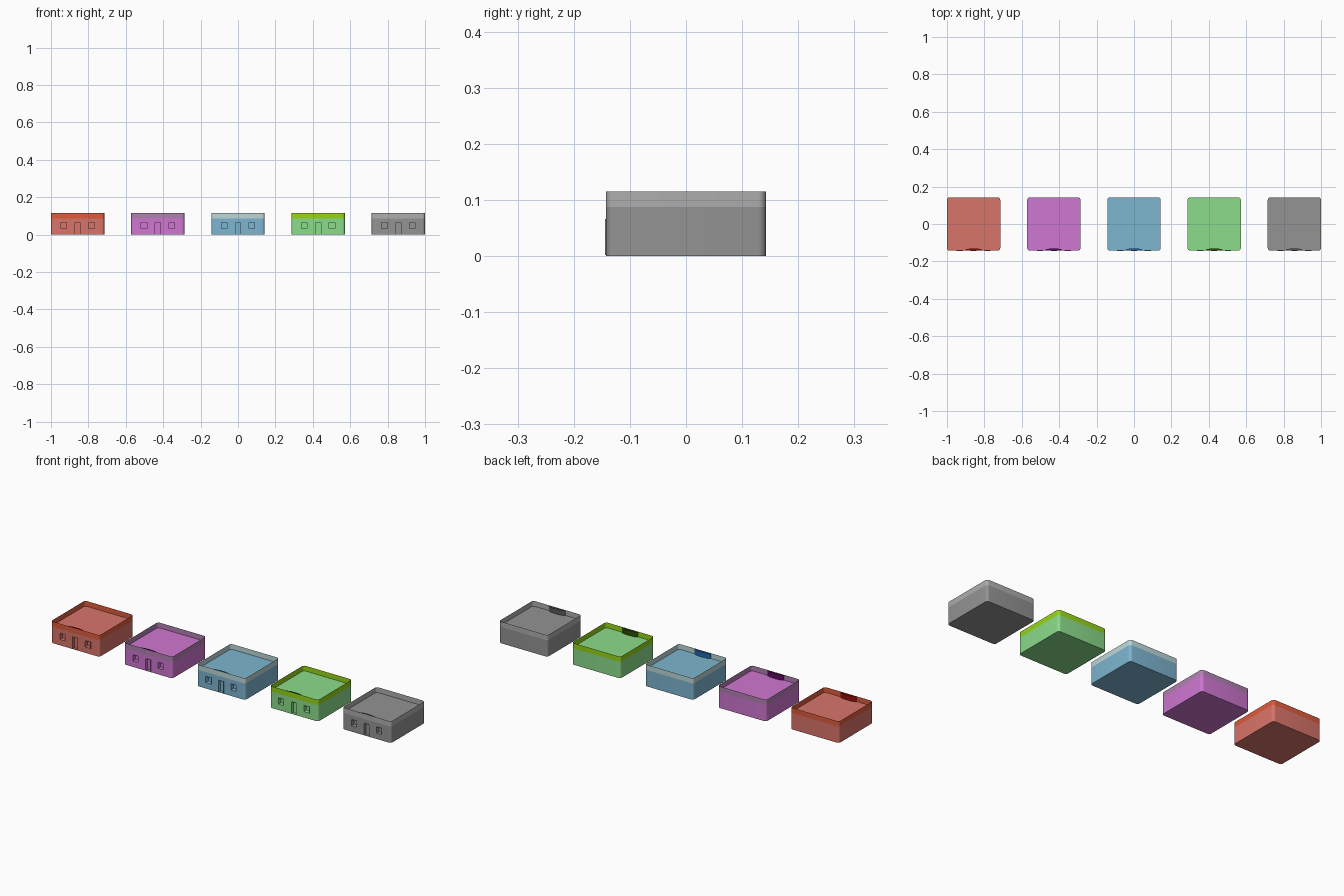
import bpy, bmesh, math

if "Cube" in bpy.data.objects:
    bpy.data.objects.remove(bpy.data.objects["Cube"])

HALF, ROOF, TOP, RAD = 0.1425, 0.087, 0.115, 0.014


def material(name, rgb):
    m = bpy.data.materials.new(name)
    m.diffuse_color = (*[(c / 255) ** 2.2 for c in rgb], 1)
    m.use_nodes = True
    m.node_tree.nodes["Principled BSDF"].inputs["Base Color"].default_value = m.diffuse_color
    return m


def finish(name, bm, x, mat):
    me = bpy.data.meshes.new(name)
    bm.to_mesh(me)
    bm.free()
    ob = bpy.data.objects.new(name, me)
    bpy.context.collection.objects.link(ob)
    ob.location.x = x
    if mat:
        me.materials.append(mat)
    return ob


def smooth(ob):
    bpy.ops.object.select_all(action='DESELECT')
    bpy.context.view_layer.objects.active = ob
    ob.select_set(True)
    bpy.ops.object.shade_smooth_by_angle(angle=math.radians(35))


def add_box(bm, x0, x1, y0, y1, z0, z1):
    v = bmesh.ops.create_cube(bm, size=1)["verts"]
    for p in v:
        p.co.x = x0 if p.co.x < 0 else x1
        p.co.y = y0 if p.co.y < 0 else y1
        p.co.z = z0 if p.co.z < 0 else z1


def rounded_square(steps=6):
    pts, c = [], HALF - RAD
    for k, (sx, sy) in enumerate([(1, 1), (-1, 1), (-1, -1), (1, -1)]):
        for i in range(steps + 1):
            a = math.pi / 2 * (k + i / steps)
            pts.append((sx * c + RAD * math.cos(a), sy * c + RAD * math.sin(a)))
    return pts


def extrude_outline(pts, z0, z1, caps):
    bm = bmesh.new()
    lo = [bm.verts.new((x, y, z0)) for x, y in pts]
    hi = [bm.verts.new((x, y, z1)) for x, y in pts]
    n = len(pts)
    for i in range(n):
        j = (i + 1) % n
        bm.faces.new((lo[i], lo[j], hi[j], hi[i]))
    if caps:
        bm.faces.new(lo[::-1])
        bm.faces.new(hi)
    return bm


# Openings: x range, z range, depth (two windows and a door)
OPENINGS = [(-0.089, -0.059, 0.032, 0.064, 0.02),
            (0.059, 0.089, 0.032, 0.064, 0.02),
            (-0.014, 0.014, 0.002, 0.064, 0.015)]


def house(tag, x, wall, rim, dark):
    # Walls and flat roof, with recessed openings
    body = finish(tag + "_house_walls", extrude_outline(rounded_square(), 0, ROOF, True), x, wall)
    bm = bmesh.new()
    for x0, x1, z0, z1, d in OPENINGS:
        add_box(bm, x0, x1, -HALF - 0.02, -HALF + d, z0, z1)
    cutter = finish(tag + "_opening_cutter", bm, x, None)
    cutter.hide_render = True
    mod = body.modifiers.new("openings", 'BOOLEAN')
    mod.operation, mod.solver, mod.object = 'DIFFERENCE', 'EXACT', cutter
    bpy.context.view_layer.objects.active = body
    bpy.ops.object.modifier_apply(modifier=mod.name)
    bpy.data.objects.remove(cutter)
    smooth(body)

    # Thin parapet around the roof
    smooth(finish(tag + "_parapet", extrude_outline(rounded_square(), ROOF, TOP, False), x, rim))

    # Slim raised frames around the openings
    bm, w = bmesh.new(), 0.002
    y0, y1 = -HALF - 0.0015, -HALF + 0.001
    for a, b, z0, z1, d in OPENINGS:
        add_box(bm, a - w, a, y0, y1, z0, z1)
        add_box(bm, b, b + w, y0, y1, z0, z1)
        add_box(bm, a - w, b + w, y0, y1, z1, z1 + w)
        if z0 > 0.01:
            add_box(bm, a - w, b + w, y0, y1, z0 - w, z0)
    finish(tag + "_opening_frames", bm, x, wall)

    # Dark curved block behind the front parapet
    pts = [(0.048 * math.cos(math.pi * i / 10), -HALF + 0.001 + 0.011 * math.sin(math.pi * i / 10))
           for i in range(11)]
    finish(tag + "_roof_bow", extrude_outline(pts, ROOF, TOP - 0.002, True), x, dark)


STYLES = [("red", (216, 116, 106), (222, 92, 62), (150, 22, 18)),
          ("purple", (206, 118, 208), (176, 128, 176), (92, 20, 96)),
          ("blue", (124, 180, 207), (188, 214, 214), (38, 104, 170)),
          ("green", (138, 219, 138), (148, 212, 30), (48, 76, 18)),
          ("grey", (146, 146, 146), (172, 172, 172), (90, 90, 90))]

for i, (tag, wall, rim, dark) in enumerate(STYLES):
    house(tag, (i - 2) * (1 - HALF) / 2,
          material(tag + "_wall", wall), material(tag + "_rim", rim), material(tag + "_dark", dark))
